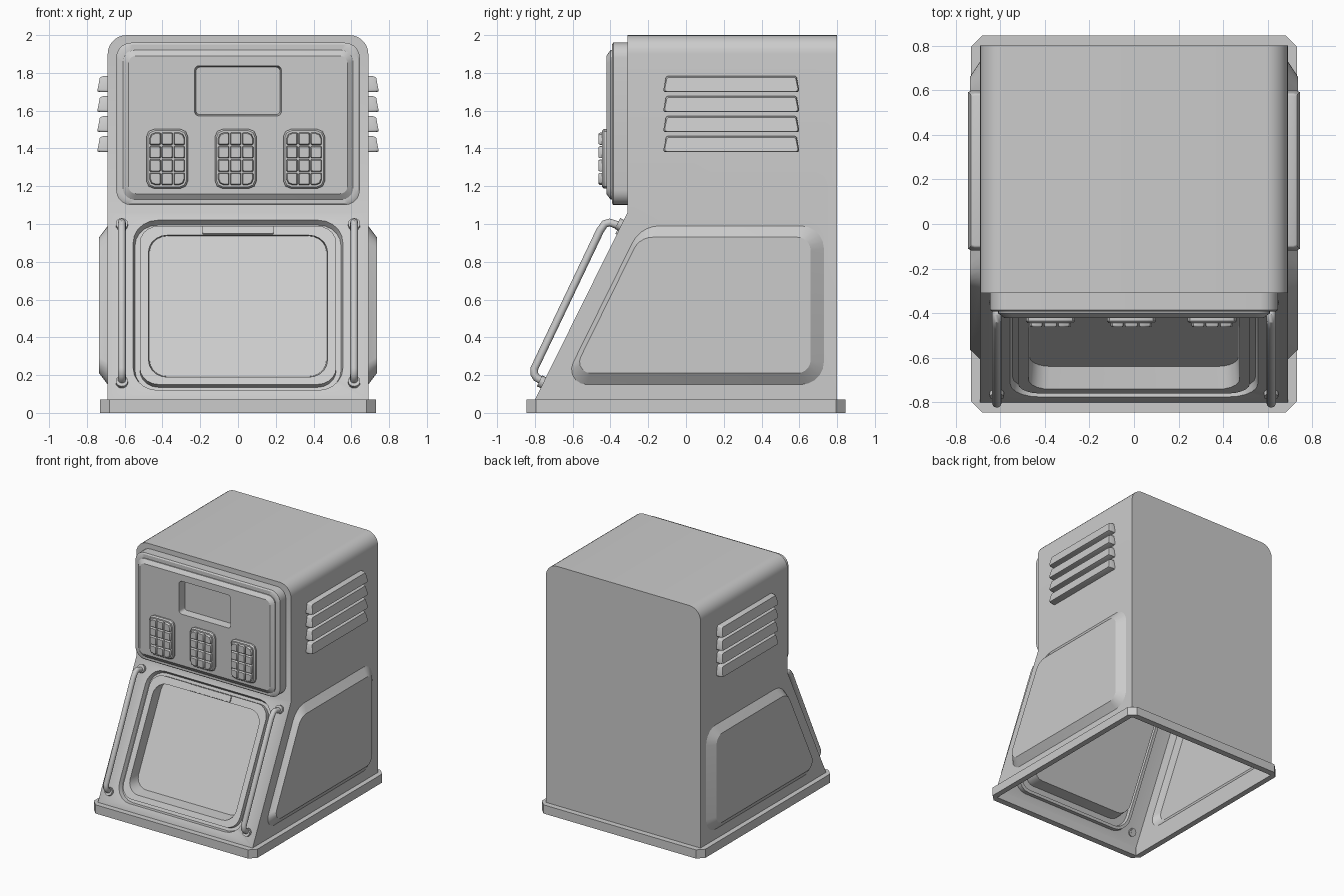
import bpy, bmesh, math
from mathutils import Vector, Matrix

if "Cube" in bpy.data.objects:
    bpy.data.objects.remove(bpy.data.objects["Cube"])

# ---------- local frames: (u, v, w = outward) ----------
FLAT = Matrix.Identity(4)
FRONT = Matrix.Rotation(math.pi / 2, 4, 'X')                      # (x, z, -y)
SLOPE = Matrix.Translation((0, -0.80, 0.07)) @ Matrix.Rotation(math.atan2(0.99, 0.49), 4, 'X')


def side_frame(s):
    return Matrix(((0, 0, s, 0), (1, 0, 0, 0), (0, 1, 0, 0), (0, 0, 0, 1)))  # (y, z, +-x)


# ---------- helpers ----------
def round_poly(pts, r, seg=5):
    """Fillet each corner of a polygon; r is a number or one radius per corner."""
    out, n = [], len(pts)
    for i in range(n):
        ri = r[i] if isinstance(r, (list, tuple)) else r
        p = Vector(pts[i])
        a = (Vector(pts[i - 1]) - p).normalized()
        b = (Vector(pts[(i + 1) % n]) - p).normalized()
        half = a.angle(b) / 2
        c = p + (a + b).normalized() * (ri / math.sin(half))
        t = ri / math.tan(half)
        va, vb = p + a * t - c, p + b * t - c
        ang = math.pi - 2 * half
        for k in range(seg + 1):
            f = k / seg
            out.append(c + (va * math.sin((1 - f) * ang) + vb * math.sin(f * ang)) / math.sin(ang))
    return out


def rrect(cx, cy, hx, hy, r, seg=5):
    return round_poly([(cx - hx, cy - hy), (cx + hx, cy - hy), (cx + hx, cy + hy), (cx - hx, cy + hy)], r, seg)


def loft(name, loops, frame=FLAT, ring=False):
    """Skin a stack of (outline, height) loops; ring closes last to first instead of capping."""
    bm = bmesh.new()
    vs = [[bm.verts.new(frame @ Vector((p[0], p[1], h))) for p in pts] for pts, h in loops]
    n = len(vs[0])
    pairs = list(zip(vs, vs[1:])) + ([(vs[-1], vs[0])] if ring else [])
    for a, b in pairs:
        for i in range(n):
            j = (i + 1) % n
            bm.faces.new((a[i], a[j], b[j], b[i]))
    if not ring:
        bm.faces.new(vs[0])
        bm.faces.new(vs[-1])
    bmesh.ops.recalc_face_normals(bm, faces=bm.faces)
    me = bpy.data.meshes.new(name)
    bm.to_mesh(me)
    bm.free()
    ob = bpy.data.objects.new(name, me)
    bpy.context.collection.objects.link(ob)
    return ob


def boolean(ob, other, op):
    m = ob.modifiers.new("bool", 'BOOLEAN')
    m.object, m.operation, m.solver = other, op, 'EXACT'
    bpy.context.view_layer.update()
    me = bpy.data.meshes.new_from_object(ob.evaluated_get(bpy.context.evaluated_depsgraph_get()))
    ob.modifiers.clear()
    ob.data = me
    bpy.data.objects.remove(other)


# ---------- cabinet: side profile, rounded top edges ----------
profile = [(-0.80, 0.05), (0.80, 0.05), (0.80, 2.0), (-0.31, 2.0), (-0.31, 1.06), (-0.80, 0.07)]
body = loft("cabinet", [(profile, -0.69), (profile, 0.69)], side_frame(1))
bm = bmesh.new()
bm.from_mesh(body.data)
top = [e for e in bm.edges if all(v.co.z > 1.99 for v in e.verts) and abs(e.verts[0].co.x - e.verts[1].co.x) < 0.01]
bmesh.ops.bevel(bm, geom=top, offset=0.10, segments=7, profile=0.5, affect='EDGES')
bm.to_mesh(body.data)
bm.free()

# raised side panels
outer = round_poly([(-0.655, 0.15), (0.73, 0.15), (0.73, 0.99), (-0.24, 0.99)], [0.08, 0.12, 0.12, 0.16])
inner = round_poly([(-0.60, 0.21), (0.66, 0.21), (0.66, 0.93), (-0.245, 0.93)], [0.06, 0.07, 0.07, 0.11])
for s in (-1, 1):
    boolean(body, loft("side_panel", [(outer, 0.60), (outer, 0.69), (inner, 0.735)], side_frame(s)), 'UNION')

# door seam groove and window recess on the sloped front
groove = [(rrect(0, 0.558, 0.555, 0.502, 0.13), 0.02), (rrect(0, 0.558, 0.555, 0.502, 0.13), 0.0),
          (rrect(0, 0.558, 0.545, 0.49, 0.12), -0.035), (rrect(0, 0.558, 0.52, 0.468, 0.10), -0.035),
          (rrect(0, 0.558, 0.52, 0.468, 0.10), 0.02)]
boolean(body, loft("groove_cutter", groove, SLOPE, ring=True), 'DIFFERENCE')
recess = [(rrect(0, 0.5425, 0.475, 0.42, 0.10), 0.02), (rrect(0, 0.5965, 0.468, 0.415, 0.095), -0.09)]
boolean(body, loft("window_cutter", recess, SLOPE), 'DIFFERENCE')

# open underside
bm = bmesh.new()
bm.from_mesh(body.data)
under = [f for f in bm.faces if f.normal.z < -0.99 and f.calc_center_median().z < 0.06]
bmesh.ops.delete(bm, geom=under, context='FACES')
bm.to_mesh(body.data)
bm.free()

# door latch tab
loft("door_latch", [(rrect(0, 1.0, 0.19, 0.026, 0.006, 2), -0.01), (rrect(0, 1.0, 0.187, 0.023, 0.006, 2), 0.008)], SLOPE)

# ---------- base rim ----------
b_out, b_in = rrect(0, 0, 0.73, 0.845, 0.05, 1), rrect(0, 0, 0.685, 0.795, 0.005, 1)
loft("base_rim", [(b_out, 0), (b_out, 0.07), (b_in, 0.07), (b_in, 0)], ring=True)

# ---------- control panel with screen recess ----------
p1 = rrect(0, 1.53, 0.645, 0.43, 0.08)
p2 = rrect(0, 1.525, 0.61, 0.395, 0.06)
p3 = rrect(0, 1.525, 0.58, 0.365, 0.04)
panel = loft("control_panel", [(p1, 0.30), (p1, 0.385), (rrect(0, 1.53, 0.635, 0.42, 0.075), 0.392),
                               (p2, 0.392), (p2, 0.40), (p3, 0.422)], FRONT)
boolean(panel, loft("screen_cutter", [(rrect(0, 1.705, 0.232, 0.135, 0.025), 0.44),
                                      (rrect(0, 1.705, 0.222, 0.125, 0.02), 0.36)], FRONT), 'DIFFERENCE')

# ---------- keypads ----------
for n, cx in enumerate((-0.375, -0.012, 0.35)):
    cz = 1.345
    loft(f"keypad_plate_{n}", [(rrect(cx, cz, 0.11, 0.157, 0.04, 2), 0.41), (rrect(cx, cz, 0.11, 0.157, 0.04, 2), 0.435),
                               (rrect(cx, cz, 0.102, 0.149, 0.036, 2), 0.445)], FRONT)
    for c in range(3):
        for r in range(4):
            kx, kz = cx + (c - 1) * 0.064, cz + (r - 1.5) * 0.071
            # outermost corners of the pad are clipped
            rad = [0.03 if (c, r) == q else 0.006 for q in ((0, 0), (2, 0), (2, 3), (0, 3))]
            loft(f"key_{n}_{c}_{r}", [(rrect(kx, kz, 0.029, 0.032, rad, 2), 0.44),
                                      (rrect(kx, kz, 0.029, 0.032, rad, 2), 0.455),
                                      (rrect(kx, kz, 0.025, 0.028, rad, 2), 0.462)], FRONT)

# ---------- side louvres ----------
for s in (-1, 1):
    for i in range(4):
        z = 1.38 + i * 0.106
        foot = [(-0.122, z), (0.602, z), (0.585, z + 0.085), (-0.105, z + 0.085)]
        face = [(-0.115, z + 0.004), (0.595, z + 0.004), (0.58, z + 0.078), (-0.10, z + 0.078)]
        ob = loft(f"louvre_{'LR'[s > 0]}_{i}", [(round_poly(foot, 0.012, 3), 0.68), (round_poly(foot, 0.012, 3), 0.722),
                                                (round_poly(face, 0.012, 3), 0.738)], side_frame(s))
        # lower lip stands out furthest
        for v in ob.data.vertices:
            if abs(v.co.x) > 0.70:
                v.co.x += s * 0.008 * (1 - 2 * (v.co.z - z) / 0.085)

# ---------- door handles ----------
path = [(-0.335, 0.985), (-0.405, 1.008), (-0.43, 1.0), (-0.455, 0.965), (-0.803, 0.235), (-0.803, 0.205), (-0.79, 0.185), (-0.74, 0.16)]
for s in (-1, 1):
    cu = bpy.data.curves.new("door_handle", 'CURVE')
    cu.dimensions = '3D'
    cu.bevel_depth, cu.bevel_resolution, cu.use_fill_caps = 0.021, 4, True
    sp = cu.splines.new('POLY')
    sp.points.add(len(path) - 1)
    for p, (y, z) in zip(sp.points, path):
        p.co = (s * 0.615, y, z, 1)
    tmp = bpy.data.objects.new("tmp", cu)
    bpy.context.collection.objects.link(tmp)
    bpy.context.view_layer.update()
    me = bpy.data.meshes.new_from_object(tmp.evaluated_get(bpy.context.evaluated_depsgraph_get()))
    bpy.data.objects.remove(tmp)
    bpy.context.collection.objects.link(bpy.data.objects.new("door_handle", me))
    for v in (0.10, 1.03):
        disc = rrect(s * 0.615, v, 0.032, 0.032, 0.0319, 4)
        loft("handle_mount", [(disc, -0.01), (disc, 0.022)], SLOPE)

# ---------- shading ----------
bpy.ops.object.select_all(action='DESELECT')
for ob in bpy.data.objects:
    ob.select_set(True)
bpy.context.view_layer.objects.active = body
bpy.ops.object.shade_smooth_by_angle(angle=math.radians(32))
